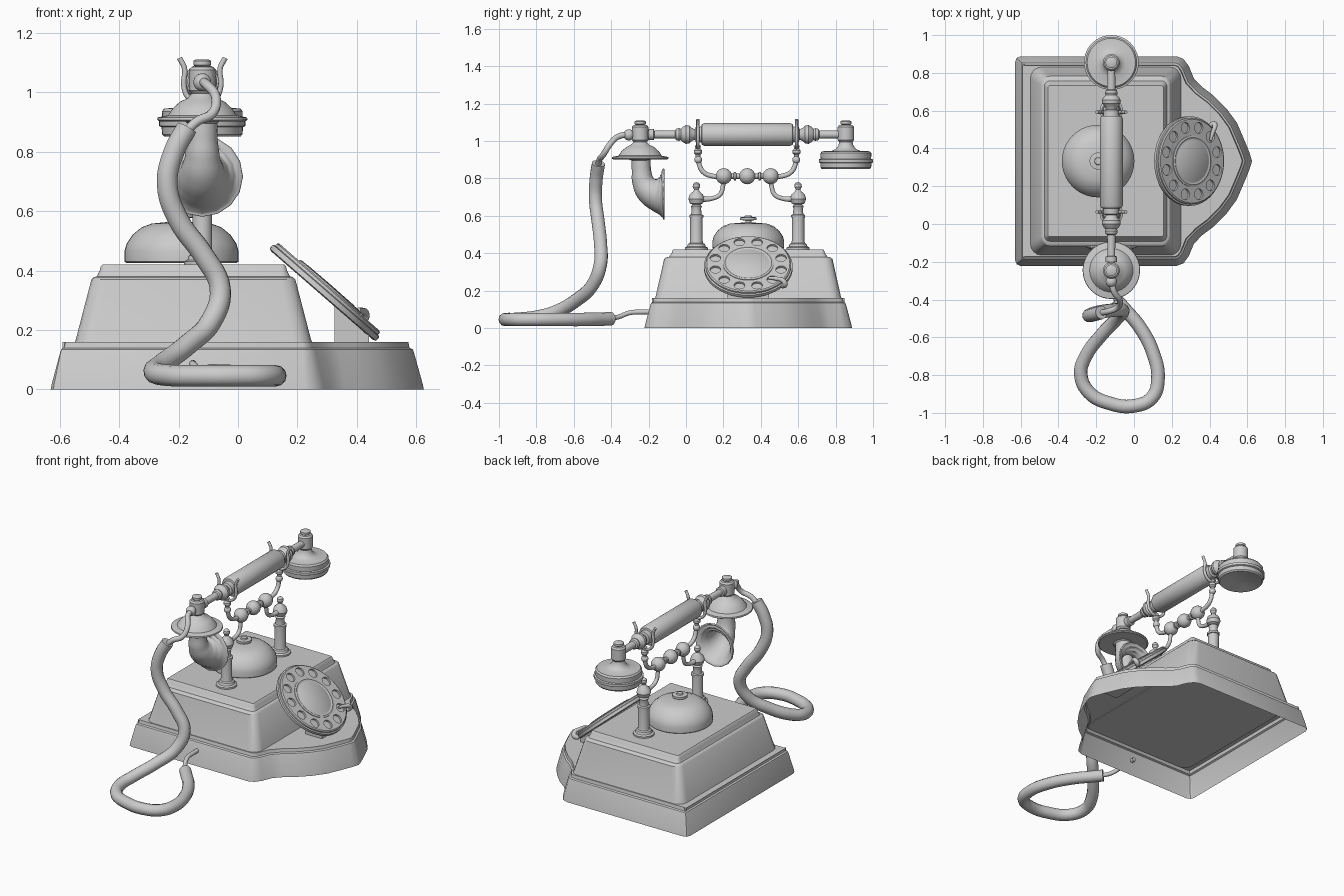
import bpy, bmesh
from math import sin, cos, pi, radians
from mathutils import Vector, Matrix

if "Cube" in bpy.data.objects:
    bpy.data.objects.remove(bpy.data.objects["Cube"])

HX, HZ = -0.12, 1.035      # handset axis
CY = 0.333                 # symmetry line of the body


def finish(ob, angle=35):
    bpy.ops.object.select_all(action='DESELECT')
    ob.select_set(True)
    bpy.context.view_layer.objects.active = ob
    bpy.ops.object.shade_smooth_by_angle(angle=radians(angle))
    return ob


def from_bm(name, bm, angle=35, fix=True):
    if fix:
        bmesh.ops.recalc_face_normals(bm, faces=bm.faces[:])
    me = bpy.data.meshes.new(name)
    bm.to_mesh(me)
    bm.free()
    ob = bpy.data.objects.new(name, me)
    bpy.context.collection.objects.link(ob)
    return finish(ob, angle)


def loft(name, rings, cap_bottom=True, cap_top=True, mat=None, angle=35):
    bm = bmesh.new()
    loops = [[bm.verts.new(p) for p in ring] for ring in rings]
    n = len(loops[0])
    for a, b in zip(loops, loops[1:]):
        for i in range(n):
            j = (i + 1) % n
            bm.faces.new((a[i], a[j], b[j], b[i]))
    if cap_bottom:
        bm.faces.new(loops[0][::-1])
    if cap_top:
        bm.faces.new(loops[-1])
    if mat:
        bm.transform(mat)
    return from_bm(name, bm, angle, fix=False)


def lathe(name, prof, loc=(0, 0, 0), rot=None, segs=32):
    """Turned part: prof is a list of (radius, height), bottom to top."""
    rings = [[(max(r, .0008) * cos(2 * pi * i / segs), max(r, .0008) * sin(2 * pi * i / segs), z)
              for i in range(segs)] for r, z in prof]
    return loft(name, rings, mat=Matrix.Translation(loc) @ (rot or Matrix()))


def ball(name, loc, r):
    bm = bmesh.new()
    bmesh.ops.create_uvsphere(bm, u_segments=20, v_segments=12, radius=r)
    bm.transform(Matrix.Translation(loc))
    return from_bm(name, bm)


def tube(name, pts, r, radii=None, caps=True, res=6, sides=4):
    cu = bpy.data.curves.new(name, 'CURVE')
    cu.dimensions = '3D'
    cu.bevel_depth, cu.bevel_resolution, cu.resolution_u = r, sides, res
    cu.use_fill_caps = caps
    sp = cu.splines.new('BEZIER')
    sp.bezier_points.add(len(pts) - 1)
    for i, (bp, p) in enumerate(zip(sp.bezier_points, pts)):
        bp.co = p
        bp.handle_left_type = bp.handle_right_type = 'AUTO'
        bp.radius = radii[i] if radii else 1
    ob = bpy.data.objects.new(name, cu)
    bpy.context.collection.objects.link(ob)
    bpy.ops.object.select_all(action='DESELECT')
    ob.select_set(True)
    bpy.context.view_layer.objects.active = ob
    bpy.ops.object.convert(target='MESH')
    return finish(bpy.context.object, 50)


def rounded_rect(x0, x1, y0, y1, r, z, n=4):
    out = []
    for cx, cy, a0 in ((x1 - r, y0 + r, -90), (x1 - r, y1 - r, 0), (x0 + r, y1 - r, 90), (x0 + r, y0 + r, 180)):
        for i in range(n + 1):
            a = radians(a0 + 90 * i / n)
            out.append((cx + r * cos(a), cy + r * sin(a), z))
    return out


def inset(pts, d, z):
    """Offset a counter-clockwise outline inwards."""
    out, n = [], len(pts)
    for i in range(n):
        p, a, b = Vector(pts[i]), Vector(pts[i - 1]), Vector(pts[(i + 1) % n])
        e1, e2 = (p - a).normalized(), (b - p).normalized()
        n1, n2 = Vector((-e1.y, e1.x)), Vector((-e2.y, e2.x))
        q = p + (n1 + n2) * d / (1 + n1.dot(n2))
        out.append((q.x, q.y, z))
    return out


# Plinth: open underneath, with a bowed right side
half = [(-.63, CY), (-.63, -.19), (-.621, -.213), (-.6, -.222), (.225, -.222), (.262, -.208), (.29, -.17),
        (.317, -.105), (.36, -.06), (.42, -.015), (.49, .055), (.545, .13), (.59, .235), (.612, .29)]
outline = half + [(.625, CY)] + [(x, 2 * CY - y) for x, y in half[:0:-1]]
loft("plinth", [inset(outline, d, z) for d, z in
                ((0, 0), (.004, .02), (.032, .125), (.036, .135), (.046, .14), (.05, .16))], cap_bottom=False)

# Tapered body with a stepped shoulder
loft("body", [rounded_rect(-.15 - hx, -.15 + hx, CY - hy, CY + hy, r, z) for hx, hy, r, z in
              ((.4, .5, .06, .155), (.395, .495, .06, .17), (.343, .45, .05, .37), (.335, .44, .045, .378),
               (.325, .425, .03, .38), (.315, .41, .02, .4), (.311, .405, .015, .415), (.305, .4, .01, .42))])

# Bell dome and its button
lathe("bell", [(.185, .425), (.192, .43), (.192, .465), (.185, .49), (.165, .52), (.135, .545), (.1, .558),
               (.05, .563), (0, .564)], (-.19, CY, 0), segs=40)
lathe("bell_button", [(.016, .55), (.016, .575), (.045, .578), (.045, .592), (.02, .594), (.018, .602), (0, .603)],
      (-.19, CY, 0))

# Dial: plate, finger wheel with holes, centre disc and stop
DM = Matrix.Translation((.295, CY, .33)) @ Matrix.Rotation(radians(41), 4, 'Y')
DL, DR = DM.translation, DM.to_3x3().to_4x4()
lathe("dial_plate", [(.225, -.019), (.237, -.015), (.237, .002), (.23, .005), (0, .005)], DL, DR, 48)
wheel = lathe("finger_wheel", [(.229, .003), (.229, .014), (.222, .019), (.14, .019), (.1, .017), (0, .017), ][:4]
              + [(.0, .019)], DL, DR, 48)
bm = bmesh.new()
for k in range(12):
    a = 2 * pi * (k + .5) / 12
    bmesh.ops.create_cone(bm, cap_ends=True, segments=16, radius1=.029, radius2=.029, depth=.05,
                          matrix=DM @ Matrix.Translation((.182 * cos(a), .182 * sin(a), .032)))
cutter = from_bm("hole_cutter", bm)
cutter.hide_render = True
mod = wheel.modifiers.new("holes", 'BOOLEAN')
mod.operation, mod.solver, mod.object = 'DIFFERENCE', 'EXACT', cutter
bpy.context.view_layer.objects.active = wheel
bpy.ops.object.modifier_apply(modifier=mod.name)
bpy.data.objects.remove(cutter)
finish(wheel)
lathe("dial_centre", [(.135, .016), (.135, .023), (.125, .026), (.118, .023), (.112, .023), (.105, .027), (0, .028)],
      DL, DR, 40)
ca, sa = cos(radians(51)), sin(radians(51))
tube("finger_stop", [DM @ Vector((r * ca + o, r * sa - o, z)) for r, o, z in
                     ((.235, 0, -.01), (.252, 0, .012), (.24, .0, .03), (.2, .008, .03), (.165, .02, .026))],
     .012, [1.2, 1.3, 1.1, .9, .6])

# Wedge carrying the dial
wedge = [(.325, .155), (.44, .155), (.44, .185), (.325, .28)]
loft("dial_support", [[(x, y, z) for x, z in wedge] for y in (CY + .11, CY - .11)])

# Cradle: posts, scrolled arms, forks, mirrored front to back
MY = .3275
for side, s in (("front", -1), ("back", 1)):
    P = lambda d, z, x=0: (HX + x, MY + s * d, z)
    lathe(side + "_post", [(.062, .418), (.062, .43), (.05, .436), (.045, .45), (.036, .455), (.033, .47), (.033, .59),
                           (.038, .592), (.038, .604), (.028, .608), (.025, .64), (.03, .652), (.02, .66),
                           (.035, .667), (.043, .69), (.035, .715), (.018, .73), (.012, .74), (.02, .755),
                           (.018, .77), (.01, .778), (0, .78)], P(.272, 0), segs=24)
    tube(side + "_lower_arm", [P(.25, .69), P(.19, .693), P(.145, .715), P(.13, .76), P(.125, .81)], .012,
         [1.4, 1, 1, 1, 1.2])
    tube(side + "_upper_arm", [P(.1, .81), P(.18, .812), P(.235, .835), P(.258, .88), P(.264, .965)], .013)
    ball(side + "_arm_bead", P(.262, .9), .021)
    lathe(side + "_arm_collar", [(.012, .925), (.022, .935), (.022, .95), (.013, .96), (.016, .975)], P(.264, 0),
          segs=20)
    tube(side + "_fork", [P(.264, z, x) for x, z in
                          ((-.077, 1.115), (-.06, 1.08), (-.062, 1.02), (-.045, .98), (0, .963),
                           (.045, .98), (.062, 1.02), (.06, 1.08), (.077, 1.115))], .009)
    ball(side + "_bar_ball", P(.125, .812), .043)
    lathe(side + "_bar_ring", [(.014, -.008), (.022, -.005), (.022, .005), (.014, .008)], P(.066, .812),
          Matrix.Rotation(radians(90), 4, 'X'), 20)
ball("middle_bar_ball", (HX, MY, .812), .043)
tube("cradle_bar", [(HX, MY - .14, .812), (HX, MY, .812), (HX, MY + .14, .812)], .014)

# Handset grip, turned along y
hp = [(.02, -.53), (.03, -.528), (.03, -.5), (.02, -.497), (.022, -.385), (.03, -.38), (.034, -.365), (.03, -.355),
      (.04, -.345), (.05, -.328), (.048, -.31), (.034, -.295), (.028, -.28), (.04, -.275), (.042, -.245),
      (.054, -.243), (.061, -.23)]
lathe("handset_grip", hp + [(r, -z) for r, z in hp[::-1]], (HX, MY, HZ), Matrix.Rotation(radians(-90), 4, 'X'))

# Earpiece
knob = [(.036, .995), (.044, 1.005), (.044, 1.075), (.036, 1.085), (.024, 1.087), (.03, 1.092), (.03, 1.105),
        (.02, 1.11), (0, 1.11)]
lathe("earpiece", [(0, .872), (.06, .868), (.115, .852), (.128, .85), (.135, .858), (.137, .882), (.145, .886),
                   (.145, .902), (.135, .905), (.136, .935), (.128, .945), (.075, .948), (.055, .957), (.04, .975)]
      + knob, (HX, .855, 0), segs=40)

# Mouthpiece mount, brim and horn
MC = -.245
lathe("mouthpiece_mount", [(.05, .895), (.06, .903), (.145, .902), (.152, .907), (.15, .915), (.115, .922),
                           (.1, .945), (.075, .968), (.048, .98)] + knob, (HX, MC, 0), segs=40)
horn = tube("mouthpiece_horn", [(HX, y, z) for y, z in
                                ((-.24, .91), (-.238, .84), (-.228, .78), (-.2, .74), (-.16, .72), (-.13, .716),
                                 (-.118, .716))],
            .05, [.92, .95, 1.1, 1.4, 1.75, 2.2, 2.7], caps=False, sides=6, res=5)
sol = horn.modifiers.new("wall", 'SOLIDIFY')
sol.thickness, sol.offset = .008, 0

# Cord: thin wire, thick sleeve looping on the floor, thin wire into the plinth
ball("cord_socket", (HX, -.305, 1.033), .03)
tube("upper_wire", [(HX, -.3, 1.035), (-.105, -.36, 1.025), (-.075, -.405, .985), (-.085, -.44, .93),
                    (-.14, -.463, .9), (-.18, -.47, .86)], .016)
tube("cord", [(-.172, -.468, .88), (-.215, -.48, .8), (-.238, -.484, .69), (-.2, -.47, .57), (-.115, -.457, .45),
              (-.06, -.458, .34), (-.09, -.5, .23), (-.17, -.585, .15), (-.255, -.7, .085), (-.282, -.79, .06),
              (-.24, -.89, .048), (-.12, -.952, .046), (0, -.963, .046), (.095, -.92, .046), (.127, -.82, .046),
              (.1, -.68, .046), (.03, -.545, .046), (-.05, -.45, .048), (-.095, -.4, .05)], .036)
tube("lower_wire", [(-.085, -.41, .05), (-.125, -.36, .06), (-.15, -.3, .082), (-.152, -.24, .086),
                    (-.152, -.18, .086)], .013)
